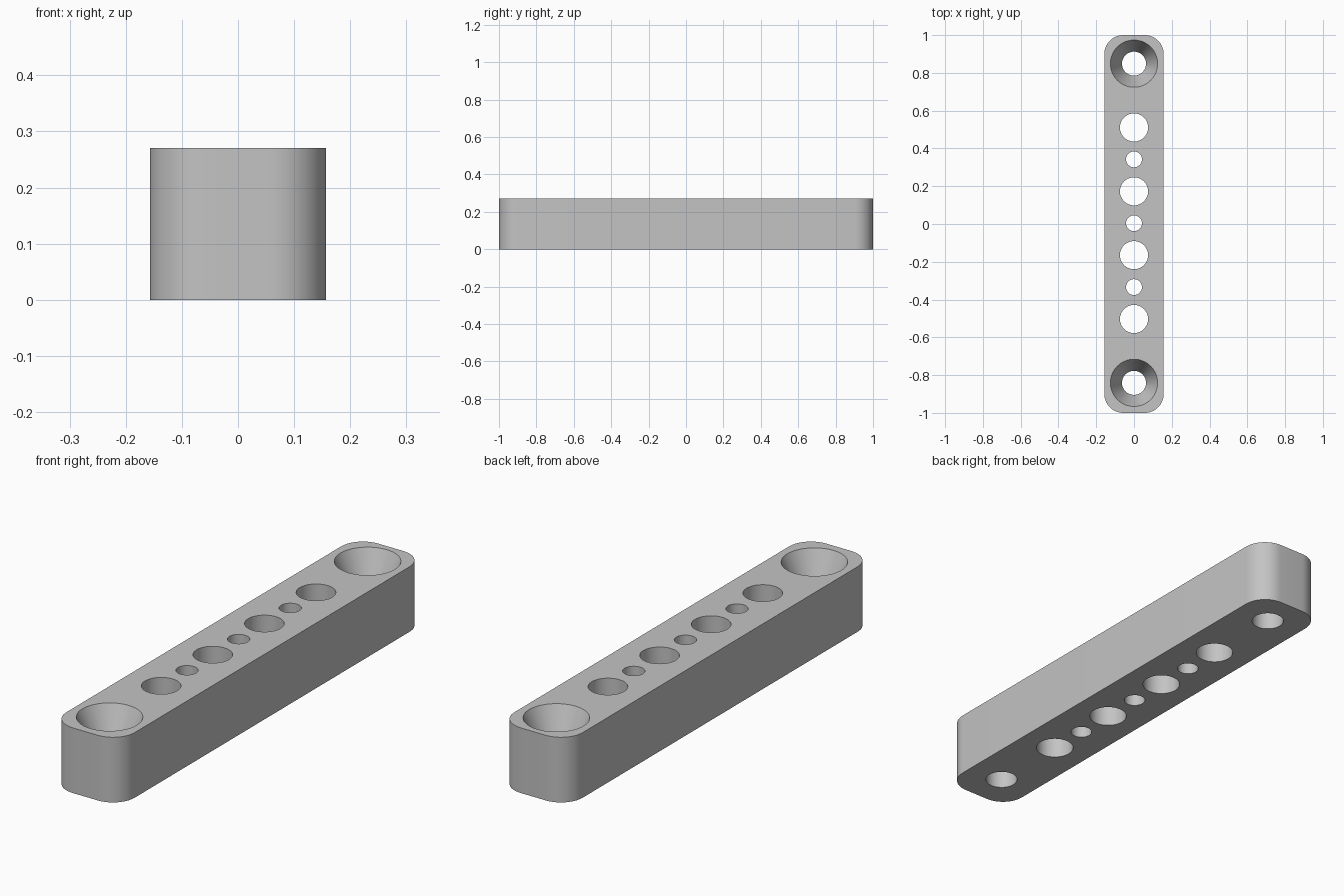
import bpy, bmesh, math

cube = bpy.data.objects.get("Cube")
if cube:
    bpy.data.objects.remove(cube, do_unlink=True)

HALF_W, HALF_L, HEIGHT, CORNER = 0.157, 1.0, 0.27, 0.1
PITCH, SHIFT = 0.169, 0.004
BIG, SMALL, SCREW, SINK = 0.0745, 0.042, 0.0635, 0.125
SINK_DEPTH = 0.14
OVER = 0.02

grey = bpy.data.materials.new("light_grey")
grey.use_nodes = True
colour = (0.55, 0.55, 0.55, 1)
grey.diffuse_color = colour
grey.node_tree.nodes["Principled BSDF"].inputs["Base Color"].default_value = colour


def finish(bm, name):
    bmesh.ops.recalc_face_normals(bm, faces=bm.faces)
    mesh = bpy.data.meshes.new(name)
    bm.to_mesh(mesh)
    bm.free()
    mesh.materials.append(grey)
    obj = bpy.data.objects.new(name, mesh)
    bpy.context.collection.objects.link(obj)
    return obj


def add_hole(bm, y, profile, segments=64):
    """Closed round solid from (radius, z) rings, listed bottom to top."""
    rings = []
    for r, z in profile:
        angles = [math.tau * i / segments for i in range(segments)]
        rings.append([bm.verts.new((r * math.cos(a), y + r * math.sin(a), z)) for a in angles])
    for low, high in zip(rings, rings[1:]):
        for i in range(segments):
            j = (i + 1) % segments
            bm.faces.new((low[i], low[j], high[j], high[i]))
    bm.faces.new(rings[0][::-1])
    bm.faces.new(rings[-1])


# Bar with rounded vertical corners
bm = bmesh.new()
outline = []
steps = 14
for quarter, (sx, sy) in enumerate([(1, 1), (-1, 1), (-1, -1), (1, -1)]):
    for i in range(steps + 1):
        a = math.pi / 2 * (quarter + i / steps)
        outline.append(bm.verts.new((sx * (HALF_W - CORNER) + CORNER * math.cos(a),
                                     sy * (HALF_L - CORNER) + CORNER * math.sin(a), 0)))
base = bm.faces.new(outline)
top = bmesh.ops.extrude_face_region(bm, geom=[base], use_keep_orig=True)
bmesh.ops.translate(bm, vec=(0, 0, HEIGHT),
                    verts=[g for g in top["geom"] if isinstance(g, bmesh.types.BMVert)])
bar = finish(bm, "drilled_bar")

# Row of alternating through holes, countersunk screw holes at both ends
bm = bmesh.new()
for n in range(-3, 4):
    r = BIG if n % 2 else SMALL
    add_hole(bm, n * PITCH + SHIFT, [(r, -OVER), (r, HEIGHT + OVER)])
for n in (-5, 5):
    flare = SINK + OVER * (SINK - SCREW) / SINK_DEPTH
    add_hole(bm, n * PITCH + SHIFT,
             [(SCREW, -OVER), (SCREW, HEIGHT - SINK_DEPTH), (flare, HEIGHT + OVER)])
cutter = finish(bm, "hole_cutter")
cutter.hide_render = True

# Cut the holes and shade
cut = bar.modifiers.new("holes", 'BOOLEAN')
cut.operation = 'DIFFERENCE'
cut.solver = 'EXACT'
cut.object = cutter
bpy.ops.object.select_all(action='DESELECT')
bar.select_set(True)
bpy.context.view_layer.objects.active = bar
bpy.ops.object.modifier_apply(modifier=cut.name)
bpy.data.objects.remove(cutter, do_unlink=True)
bpy.ops.object.shade_smooth_by_angle(angle=math.radians(15))
